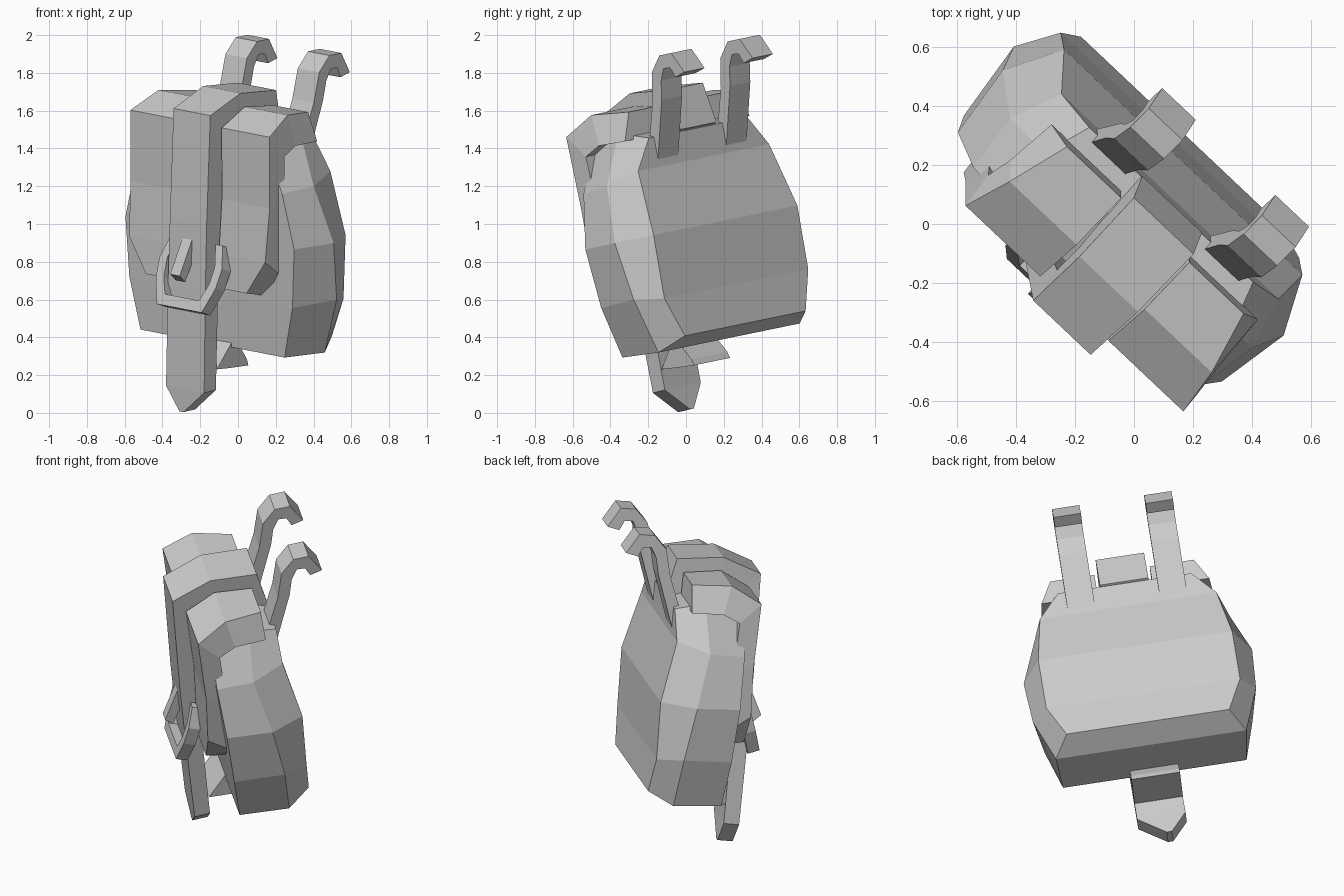
import bpy, bmesh
from mathutils import Vector, Matrix

cube = bpy.data.objects.get("Cube")
if cube:
    bpy.data.objects.remove(cube, do_unlink=True)

# One grey fabric
grey = bpy.data.materials.new("grey_fabric")
grey.use_nodes = True
grey.diffuse_color = (0.6, 0.6, 0.6, 1)
grey.node_tree.nodes["Principled BSDF"].inputs["Base Color"].default_value = (0.6, 0.6, 0.6, 1)

# Leaning frame of the pack: across, towards the back, up
across = Vector((0.72, -0.68, -0.14)).normalized()
up = Vector((-0.02, -0.225, 1))
up = (up - across * up.dot(across)).normalized()
back = up.cross(across)
origin = Vector((0, 0, 1)) - across * 0.025
frame = Matrix((across, back, up)).transposed().to_4x4()
frame.translation = origin


def loft(name, sections):
    """Join equal loops of local points into a closed solid."""
    bm = bmesh.new()
    loops = [[bm.verts.new(p) for p in s] for s in sections]
    n = len(loops[0])
    for a, b in zip(loops, loops[1:]):
        for i in range(n):
            j = (i + 1) % n
            bm.faces.new((a[i], a[j], b[j], b[i]))
    for end in (loops[0], loops[-1]):
        if n == 6:
            bm.faces.new((end[0], end[1], end[4], end[5]))
            bm.faces.new((end[1], end[2], end[3], end[4]))
        else:
            bm.faces.new(end)
    bmesh.ops.recalc_face_normals(bm, faces=bm.faces)
    mesh = bpy.data.meshes.new(name)
    bm.to_mesh(mesh)
    bm.free()
    mesh.materials.append(grey)
    obj = bpy.data.objects.new(name, mesh)
    bpy.context.collection.objects.link(obj)
    obj.matrix_world = frame


def ribbon(name, rows):
    """Thick band; each row is outer (depth, height), inner, side a, side b,
    and optionally another side b for the inner face."""
    sections = []
    for o, i, a, b, *flare in rows:
        c = flare[0] if flare else b
        sections.append([(a, *o), (b, *o), (c, *i), (a, *i)])
    loft(name, sections)


# Body: front, middle and back corners of each level (half width, depth, height)
levels = [
    [(.53, -.185, -.62), (.55, .1, -.64), (.47, .24, -.585)],
    [(.60, -.19, -.34), (.645, .1, -.34), (.56, .24, -.37)],
    [(.62, -.19, -.02), (.66, .07, -.025), (.56, .265, -.03)],
    [(.54, -.19, .27), (.57, .02, .28), (.51, .21, .32)],
    [(.42, -.17, .48), (.44, .06, .54), (.385, .22, .48)],
]
loft("body", [lv + [(-u, b, h) for u, b, h in reversed(lv)] for lv in levels])

# Side flaps with a cut outer corner at the bottom, flaring at the shoulder
for side, s in (("left", 1), ("right", -1)):
    rows = [((-.3, -.275), (-.16, -.31), .37, .37),
            ((-.288, -.09), (-.15, -.2), .5, .5),
            ((-.258, .2), (-.14, .2), .512, .512),
            ((-.249, .585), (-.14, .46), .512, .512),
            ((-.07, .668), (-.04, .5), .475, .5),
            ((.147, .638), (.14, .49), .415, .485)]
    ribbon("flap_" + side, [(o, i, s * .16, s * a, s * b) for o, i, a, b in rows])

# Centre strap over the top, down the front, to a pointed tongue
ribbon("centre_strap", [
    ((-.4, -.957), (-.31, -.957), -.045, -.015),
    ((-.4, -.83), (-.31, -.83), -.14, .14),
    ((-.377, -.3), (-.28, -.3), -.135, .14),
    ((-.357, .07), (-.25, .07), -.13, .14),
    ((-.313, .66), (-.2, .55), -.13, .14),
    ((-.08, .74), (-.08, .58), -.135, .14),
    ((.19, .71), (.1, .5), -.14, .14),
    ((.225, .49), (.1, .45), -.14, .14),
])

# Strap end tucked below the body, sloping up into it at the back
ribbon("under_strap", [
    ((-.3, -.72), (-.17, -.58), -.14, .14),
    ((-.2, -.73), (-.15, -.58), -.14, .14),
    ((-.06, -.74), (-.07, -.705), -.14, .14),
])

# Shoulder straps hooking backwards
for side, s in (("left", 1), ("right", -1)):
    rows = [((.16, .42), (.2, .33)), ((.265, .66), (.335, .66)),
            ((.31, .815), (.362, .76)), ((.39, .892), (.4, .82)),
            ((.48, .89), (.448, .815)), ((.542, .775), (.47, .76))]
    ribbon("shoulder_strap_" + side, [(o, i, s * .187, s * .345) for o, i in rows])

# Buckle: U ring tilted outwards at the bottom (outer u, drop, inner u, drop)
down = Vector((0, -.38, -.92)).normalized()
normal = Vector((0, -.92, .38)).normalized()
top = Vector((.02, -.28, -.05))
half = [(.19, 0, .14, 0), (.23, .12, .175, .12), (.22, .23, .165, .22), (.165, .37, .125, .31)]
path = half + [(-a, b, -c, d) for a, b, c, d in reversed(half)]
ring = []
for a, b, c, d in path:
    outer = Vector((a, 0, 0)) + top + down * b
    inner = Vector((c, 0, 0)) + top + down * d
    ring.append([outer - normal * .035, outer + normal * .035,
                 inner + normal * .035, inner - normal * .035])
loft("buckle_ring", ring)

# Buckle prong
ribbon("buckle_prong", [
    ((-.35, 0), (-.3, -.04), -.035, .035),
    ((-.46, -.2), (-.42, -.24), -.035, .035),
])
